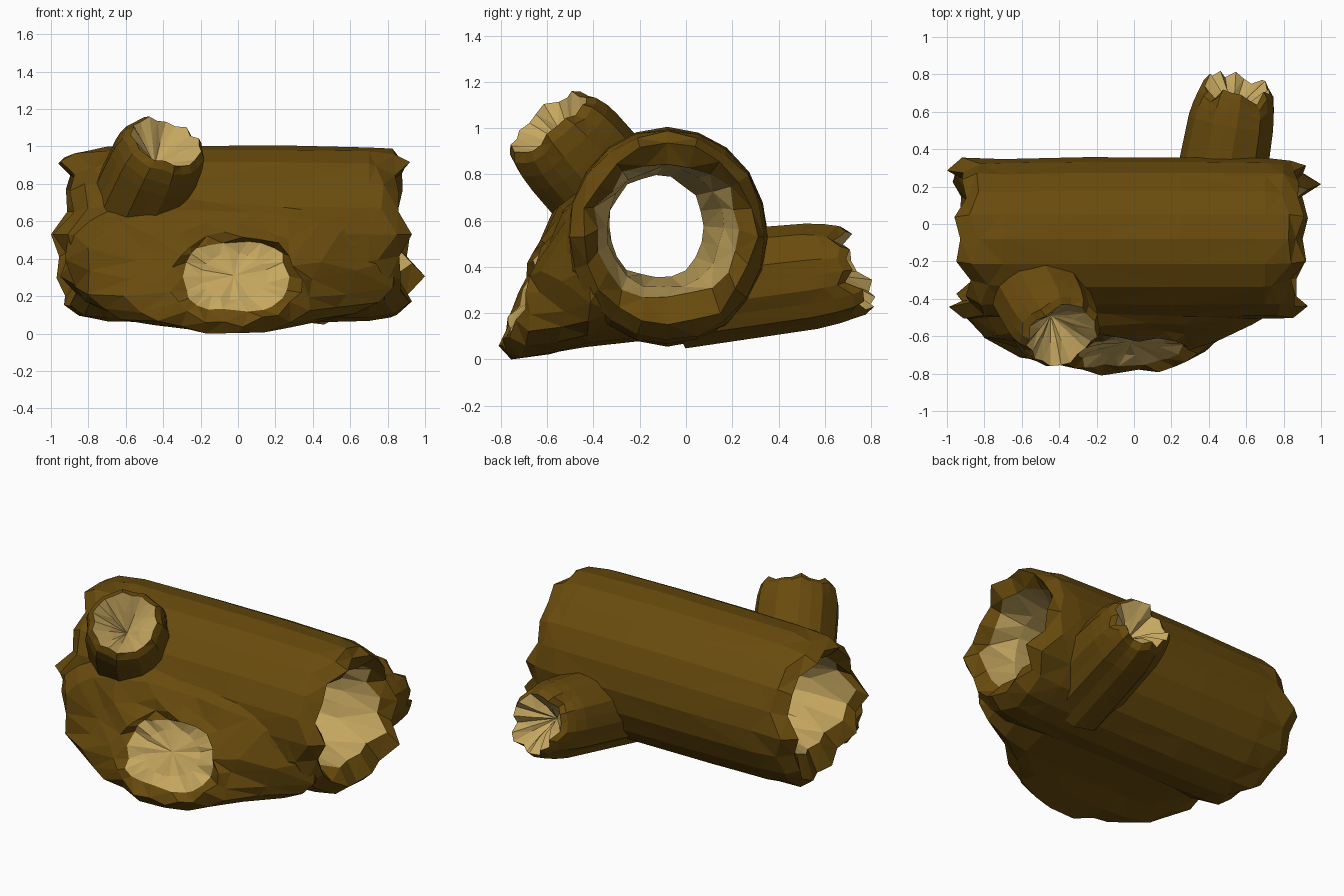
import bpy, bmesh, math, random
from mathutils import Vector

if "Cube" in bpy.data.objects:
    bpy.data.objects.remove(bpy.data.objects["Cube"])

random.seed(7)
R = random.uniform


def material(name, col):
    m = bpy.data.materials.new(name)
    m.diffuse_color = (*col, 1)
    m.use_nodes = True
    m.node_tree.nodes["Principled BSDF"].inputs["Base Color"].default_value = m.diffuse_color
    return m


BARK = material("bark", (0.14, 0.07, 0.004))
WOOD = material("pale_wood", (0.56, 0.385, 0.115))


def loft(name, rings, pale, loop=False, tip=None):
    """Skin rings of points with triangles; bands listed in pale get the inner wood."""
    bm = bmesh.new()
    vs = [[bm.verts.new(p) for p in ring] for ring in rings]
    n = len(vs[0])
    for i in range(len(vs) if loop else len(vs) - 1):
        a, b = vs[i], vs[(i + 1) % len(vs)]
        for j in range(n):
            k = (j + 1) % n
            bm.faces.new((a[j], a[k], b[k], b[j])).material_index = int(i in pale)
    if tip:
        t = bm.verts.new(tip)
        for j in range(n):
            bm.faces.new((vs[-1][j], vs[-1][(j + 1) % n], t)).material_index = 1
    bmesh.ops.triangulate(bm, faces=bm.faces[:], quad_method='SHORT_EDGE')
    bmesh.ops.recalc_face_normals(bm, faces=bm.faces[:])
    me = bpy.data.meshes.new(name)
    bm.to_mesh(me)
    bm.free()
    me.materials.append(BARK)
    me.materials.append(WOOD)
    ob = bpy.data.objects.new(name, me)
    bpy.context.collection.objects.link(ob)
    return ob


# Hollow trunk: outer bark, ragged rim, inner tunnel, ragged rim
N = 20
CY, CZ = -0.08, 0.53
WALL_Y, WALL_Z = 0.375, 0.41      # middle of the trunk wall, where added parts start
right_edge = [.92, .88, .91, .92, .86, .93, .87, .92, .93, 1.0]
left_edge = [1.0, .92, .96, .95, .90, .99, .95, .90, .93, .97]


def trunk_ring(x, ry, rz, edge=None, back=0, jit=0.0, cy=CY, cz=CZ):
    pts = []
    for j in range(N):
        a = math.tau * j / N
        s = 1 + R(-jit, jit)
        px = x
        if edge:
            e = edge[j // 2] if j % 2 == 0 else min(edge[j // 2], edge[(j // 2 + 1) % 10]) - R(0, .05)
            px = x * (e - back)
        pts.append((px, cy + ry * s * math.cos(a), cz + rz * s * math.sin(a)))
    return pts


def trunk_end(side, edge, order):
    rings = [trunk_ring(side * 0.70, .43, .465, jit=.012),
             trunk_ring(side, .425, .45, edge, .08, .025),
             trunk_ring(side, .375, .395, edge, 0, .05),
             trunk_ring(side, .315, .30, edge, .07, .07, cz=.56),
             trunk_ring(side * .62, .255, .255, jit=.06, cy=-.10, cz=.57)]
    return rings[::order]


tunnel = [trunk_ring(0, .21, .225, jit=.05, cy=-.13, cz=.575)]
outer = [trunk_ring(x, .435, .475, jit=.006) for x in (-.25, .25)]
loft("hollow_trunk",
     outer + trunk_end(1, right_edge, 1) + tunnel + trunk_end(-1, left_edge, -1),
     pale={5, 6, 7, 8}, loop=True)


# Wide broken root flare on the lower front, growing out of the trunk wall
def flare_ring(y, x0, x1, z0, z1, tilt, slant=.12, jit=.0, n=22, power=1.0):
    cx, hx = (x0 + x1) / 2, (x1 - x0) / 2
    cz, hz = (z0 + z1) / 2, (z1 - z0) / 2
    pts = []
    for j in range(n):
        a = math.tau * j / n
        c, s = math.cos(a), math.sin(a)
        x = cx + hx * math.copysign(abs(c) ** power, c) * (1 + R(-jit, jit))
        z = max(0, cz + hz * math.copysign(abs(s) ** power, s) * (1 + R(-jit, jit)))
        py = y + tilt * (z - cz) + slant * x + R(-jit, jit) * .3
        if y == 0:
            py = CY - WALL_Y * math.sqrt(max(0, 1 - ((z - CZ) / WALL_Z) ** 2))
        pts.append((x, py, z))
    return pts


loft("root_flare", [
    flare_ring(0, -.88, .86, .09, .84, 0, power=.6),
    flare_ring(-.44, -.91, .84, .055, .74, 0, .03, .02, power=.65),
    flare_ring(-.56, -.81, .62, .015, .66, .06, .05, .04, power=.75),
    flare_ring(-.66, -.60, .43, .0, .58, .27, .04, .07, power=.9),
    flare_ring(-.70, -.38, .33, .05, .53, .38, .05, .08),
    flare_ring(-.665, -.29, .26, .12, .49, .45, .13, .06, power=.7),
    flare_ring(-.64, -.20, .16, .18, .43, .45, .13, .03)],
    pale={5}, tip=(-.02, -.635, .31))


# Ribbed broken branches with hollowed pale ends
def branch(name, base, end, r0, r1, slope, rag, n=22):
    base, end = Vector(base), Vector(end)
    d = (end - base).normalized()
    u = d.cross(Vector((0, 0, 1))).normalized()
    v = u.cross(d)
    L = (end - base).length
    rib = [1 + (.025 if j % 2 else -.025) + R(-.025, .025) for j in range(n)]
    jag = [R(-rag, rag * .5) for j in range(n)]

    def ring(t, r, jagged, ribs=1):
        pts = []
        for j in range(n):
            a = math.tau * j / n
            q = r * (1 + (rib[j] - 1) * ribs)
            h = t + jagged * (jag[j] + slope * math.sin(a))
            pts.append(base + d * h + (u * math.cos(a) + v * math.sin(a)) * q)
        return pts

    def into_wall(p):
        # slide back along the branch until the middle of the trunk wall
        p = p + d * L * .7
        for i in range(60):
            if ((p.y - CY) / WALL_Y) ** 2 + ((p.z - CZ) / WALL_Z) ** 2 < 1:
                break
            p = p - d * .01
        return p

    root = [into_wall(p) for p in ring(0, r0, 0)]
    rings = [root, ring(L * .68, r0 * .4 + r1 * .6 + .01, 0), ring(L - .10, r1 + .012, .6),
             ring(L - .03, r1 * .98, 1), ring(L + .005, r1 * .84, 1.2, 1.5),
             ring(L - .08, r1 * .42, 1, 3)]
    loft(name, rings, pale={4}, tip=base + d * (L - .18))


branch("upper_front_branch", (-.57, -.26, .64), (-.385, -.60, 1.03), .245, .225, -.01, .025)
branch("rear_branch", (.45, .15, .31), (.555, .735, .385), .24, .205, -.03, .04)
